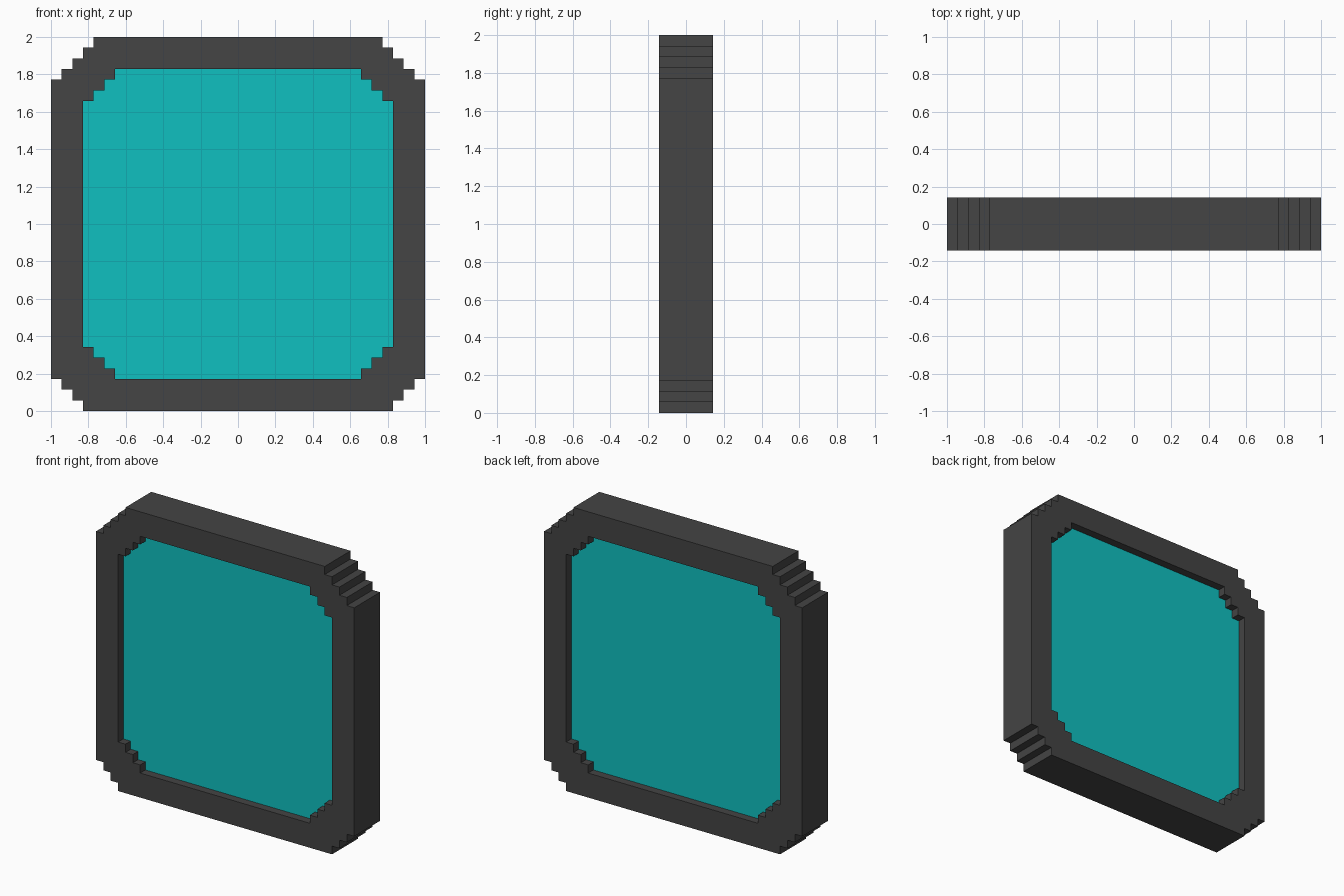
import bpy
import bmesh

if "Cube" in bpy.data.objects:
    bpy.data.objects.remove(bpy.data.objects["Cube"])

U = 2 / 35  # size of one block step


def material(name, color):
    m = bpy.data.materials.new(name)
    m.diffuse_color = (*color, 1)
    m.use_nodes = True
    m.node_tree.nodes["Principled BSDF"].inputs["Base Color"].default_value = m.diffuse_color
    return m


def stepped_outline(half, top_steps, bottom_steps):
    """Square outline in block units with staircase corners, centred on 0."""
    def right_half():
        pts = []
        n = bottom_steps
        for i in range(n):                      # bottom corner, going up
            pts += [(half - n + i, -half + i), (half - n + i, -half + i + 1)]
        pts.append((half, -half + n))
        n = top_steps
        for i in range(n):                      # top corner, going up
            pts += [(half - i, half - n + i), (half - i - 1, half - n + i)]
        pts.append((half - n, half))
        return pts
    right = right_half()
    return right + [(-x, z) for x, z in reversed(right)]


def plate(name, outlines, thickness, mat):
    """Flat slab bounded by the outlines (a second outline is a hole)."""
    bm = bmesh.new()
    for pts in outlines:
        vs = [bm.verts.new((x * U, 0, z * U)) for x, z in pts]
        for a, b in zip(vs, vs[1:] + vs[:1]):
            bm.edges.new((a, b))
    bmesh.ops.triangle_fill(bm, edges=bm.edges[:], use_beauty=True,
                            normal=(0, -1, 0))
    bmesh.ops.recalc_face_normals(bm, faces=bm.faces[:])
    if bm.faces[:][0].normal.y > 0:
        bmesh.ops.reverse_faces(bm, faces=bm.faces[:])
    me = bpy.data.meshes.new(name)
    bm.to_mesh(me)
    bm.free()
    me.materials.append(mat)
    ob = bpy.data.objects.new(name, me)
    bpy.context.collection.objects.link(ob)
    ob.location.z = 1
    mod = ob.modifiers.new("thickness", 'SOLIDIFY')
    mod.thickness = thickness * U
    mod.offset = 0
    return ob


grey = material("dark grey", (0.058, 0.058, 0.058))
teal = material("bright teal", (0.005, 0.527, 0.527))

# Frame: larger staircase at the top corners than at the bottom ones
outer = stepped_outline(17.5, 4, 3)
opening = stepped_outline(14.5, 3, 3)
plate("frame", [outer, opening], 5, grey)

# Glass pane: recessed one step on both sides
plate("glass_pane", [opening], 3, teal)
